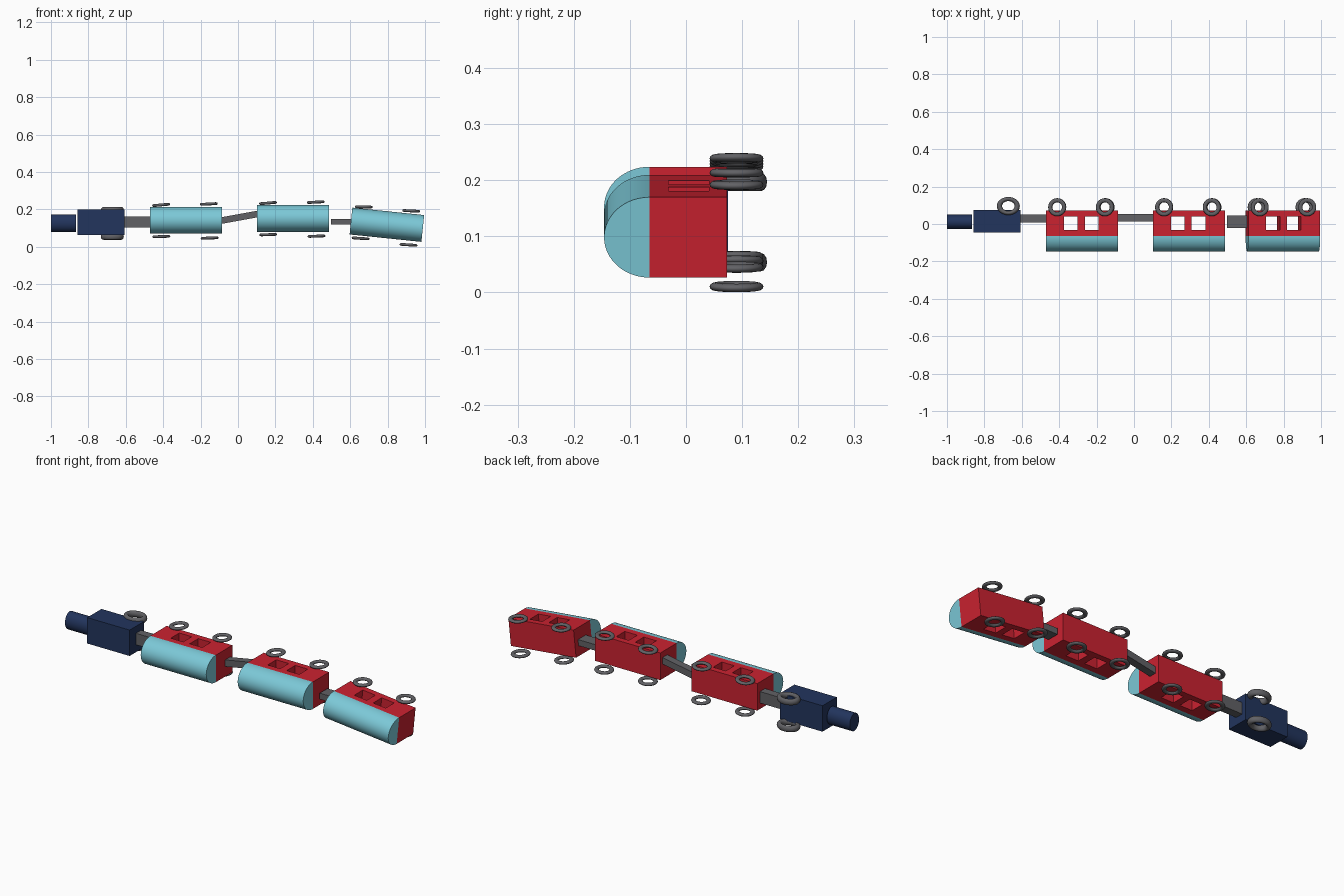
import bpy, bmesh, math
from mathutils import Matrix, Vector

if "Cube" in bpy.data.objects:
    bpy.data.objects.remove(bpy.data.objects["Cube"])


def material(name, rgb):
    m = bpy.data.materials.new(name)
    m.diffuse_color = (*rgb, 1)
    m.use_nodes = True
    m.node_tree.nodes["Principled BSDF"].inputs["Base Color"].default_value = m.diffuse_color
    return m


RED = material("red", (0.6, 0.016, 0.03))
CYAN = material("cyan", (0.2, 0.58, 0.68))
NAVY = material("navy", (0.016, 0.035, 0.11))
GREY = material("dark_grey", (0.12, 0.12, 0.13))


def finish(ob, name, mat, smooth=False):
    ob.name = name
    ob.data.materials.append(mat)
    if smooth:
        bpy.ops.object.shade_smooth_by_angle(angle=math.radians(40))
    return ob


def box(name, center, size, mat, tilt=0):
    bpy.ops.mesh.primitive_cube_add(size=1, location=center, rotation=(0, math.radians(tilt), 0))
    ob = bpy.context.object
    ob.scale = size
    return finish(ob, name, mat)


def wheel(name, matrix, scale):
    bpy.ops.mesh.primitive_torus_add(major_radius=0.037, minor_radius=0.011,
                                     major_segments=40, minor_segments=12)
    ob = bpy.context.object
    ob.matrix_world = matrix @ Matrix.Diagonal((*scale, 1))
    return finish(ob, name, GREY, True)


def rect(x0, x1, y0, y1):
    return [(x0, y0), (x1, y0), (x1, y1), (x0, y1)]


def pierced_block(name, loops, depth, matrix, mat):
    # flat outline with holes, extruded along z
    cu = bpy.data.curves.new(name, 'CURVE')
    cu.dimensions = '2D'
    cu.fill_mode = 'BOTH'
    cu.extrude = depth / 2
    for loop in loops:
        sp = cu.splines.new('POLY')
        sp.points.add(len(loop) - 1)
        for p, (x, y) in zip(sp.points, loop):
            p.co = (x, y, 0, 1)
        sp.use_cyclic_u = True
    tmp = bpy.data.objects.new(name + "_outline", cu)
    bpy.context.collection.objects.link(tmp)
    bpy.context.view_layer.update()
    deps = bpy.context.evaluated_depsgraph_get()
    me = bpy.data.meshes.new_from_object(tmp.evaluated_get(deps))
    bpy.data.objects.remove(tmp)
    bm = bmesh.new()
    bm.from_mesh(me)
    bmesh.ops.remove_doubles(bm, verts=bm.verts, dist=1e-4)
    bmesh.ops.recalc_face_normals(bm, faces=bm.faces)
    for f in bm.faces:
        f.smooth = False
    bm.to_mesh(me)
    bm.free()
    me.materials.clear()
    ob = bpy.data.objects.new(name, me)
    bpy.context.collection.objects.link(ob)
    ob.matrix_world = matrix
    return finish(ob, name, mat)


L, W = 0.386, 0.144


def roof(name, matrix):
    # half-ellipse profile extruded along x
    bm = bmesh.new()
    n = 32
    vs = []
    for i in range(n + 1):
        a = math.pi * i / n
        vs.append(bm.verts.new((-L / 2, -0.065 - 0.081 * math.sin(a), W / 2 * math.cos(a))))
    r = bmesh.ops.extrude_face_region(bm, geom=[bm.faces.new(vs)], use_keep_orig=True)
    top = [v for v in r["geom"] if isinstance(v, bmesh.types.BMVert)]
    bmesh.ops.translate(bm, verts=top, vec=(L, 0, 0))
    bmesh.ops.recalc_face_normals(bm, faces=bm.faces)
    me = bpy.data.meshes.new(name)
    bm.to_mesh(me)
    bm.free()
    ob = bpy.data.objects.new(name, me)
    bpy.context.collection.objects.link(ob)
    bpy.ops.object.select_all(action='DESELECT')
    ob.select_set(True)
    bpy.context.view_layer.objects.active = ob
    ob.matrix_world = matrix
    return finish(ob, name, CYAN, True)


# carriages: body with window holes, rounded roof, four wheels
WHEELS = [(-0.133, 0.082, 5), (0.122, 0.087, 3), (-0.132, -0.087, 2), (0.126, -0.095, 2)]
for k, (cx, cz, tilt) in enumerate([(-0.278, 0.142, 0), (0.2935, 0.152, 0), (0.796, 0.118, 5.9)], 1):
    m = Matrix.Translation((cx, 0, cz)) @ Matrix.Rotation(math.radians(tilt), 4, 'Y')
    pierced_block(f"carriage_{k}_body",
                  [rect(-L / 2, L / 2, -0.065, 0.073),
                   rect(-0.097, -0.023, -0.031, 0.041),
                   rect(0.015, 0.089, -0.031, 0.041)], W, m, RED)
    roof(f"carriage_{k}_roof", m)
    for j, (x, z, t) in enumerate(WHEELS, 1):
        wm = m @ Matrix.Translation((x, 0.09, z)) @ Matrix.Rotation(math.radians(-t), 4, 'Y')
        wheel(f"carriage_{k}_wheel_{j}", wm, (1, 1, 0.68))

# engine: block, nose cylinder and two wheels
box("engine_block", (-0.732, 0.015, 0.131), (0.25, 0.12, 0.138), NAVY)
bpy.ops.mesh.primitive_cylinder_add(vertices=32, radius=1, depth=1, location=(-0.9325, 0.011, 0.127),
                                    rotation=(0, math.pi / 2, 0))
nose = bpy.context.object
nose.scale = (0.047, 0.039, 0.135)
finish(nose, "engine_nose", NAVY, True)
for side, z in (("left", 0.197), ("right", 0.054)):
    wheel(f"engine_wheel_{side}", Matrix.Translation((-0.672, 0.096, z)), (1.28, 1.01, 1.5))

# couplings between the vehicles
box("coupling_1", (-0.54, 0.029, 0.1325), (0.14, 0.043, 0.061), GREY)
box("coupling_2", (0.008, 0.033, 0.158), (0.195, 0.04, 0.035), GREY, -10.3)
box("coupling_3", (0.552, 0.012, 0.134), (0.112, 0.065, 0.032), GREY)
